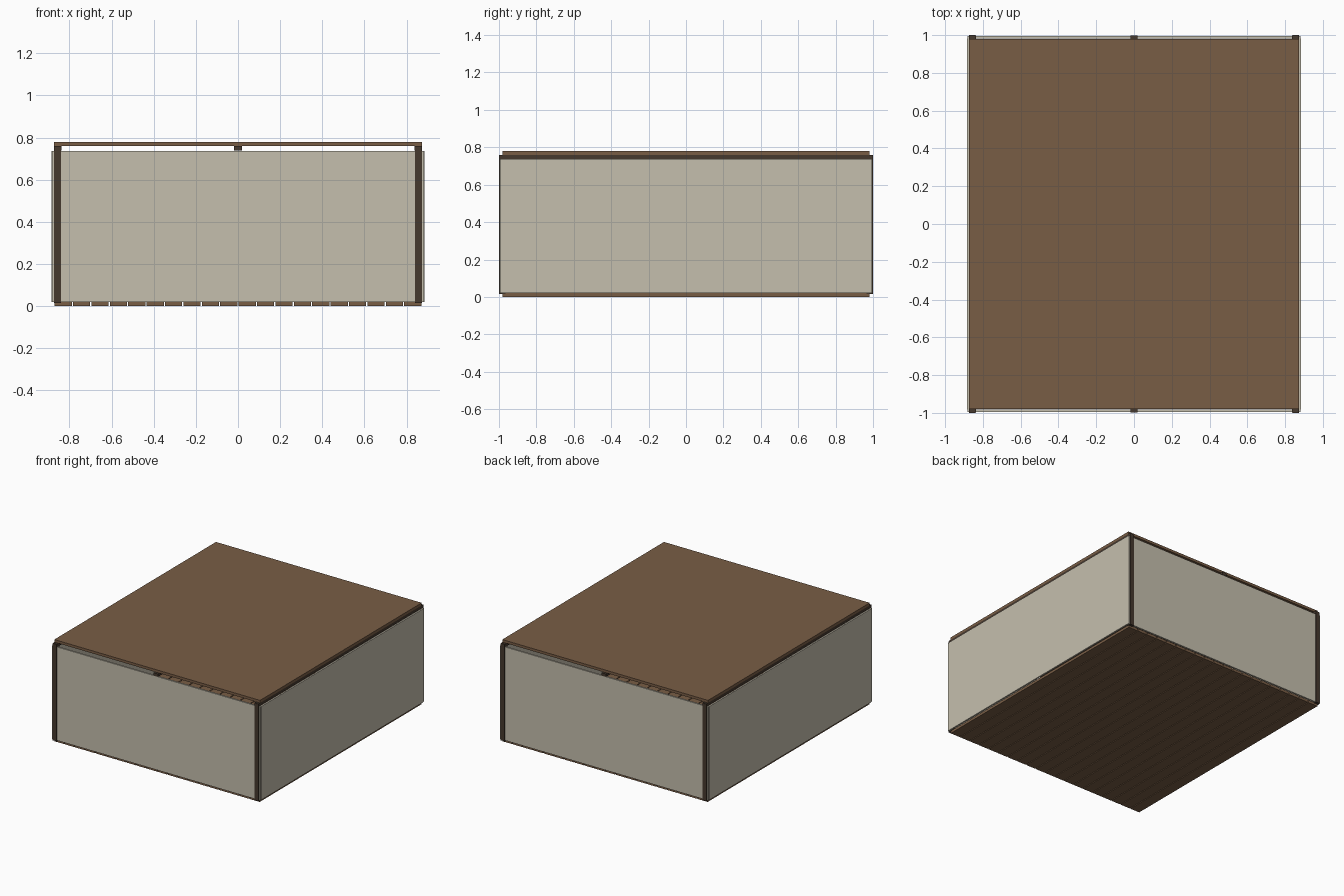
import bpy

if "Cube" in bpy.data.objects:
    bpy.data.objects.remove(bpy.data.objects["Cube"])


def material(name, rgb):
    m = bpy.data.materials.new(name)
    m.diffuse_color = (*rgb, 1)
    m.use_nodes = True
    m.node_tree.nodes["Principled BSDF"].inputs["Base Color"].default_value = m.diffuse_color
    return m


brown = material("brown_wood", (0.19, 0.11, 0.06))
dark = material("dark_wood", (0.06, 0.04, 0.027))
pale = material("pale_panel", (0.56, 0.52, 0.42))


def box(name, x, y, z, mat):
    """Box given by its (min, max) range on each axis."""
    bpy.ops.mesh.primitive_cube_add(
        size=1, location=[(a + b) / 2 for a, b in (x, y, z)])
    ob = bpy.context.object
    ob.name = name
    ob.scale = [b - a for a, b in (x, y, z)]
    bpy.ops.object.transform_apply(location=False, rotation=False, scale=True)
    ob.data.materials.append(mat)
    return ob


def span(s, a, b):
    return tuple(sorted((s * a, s * b)))


# floor planks running front to back
count, gap = 20, 0.006
pitch = (1.74 + gap) / count
for i in range(count):
    x0 = -0.87 + i * pitch
    box(f"floor_plank_{i + 1}", (x0, x0 + pitch - gap), (-0.98, 0.98), (0, 0.02), brown)

# flat roof
box("roof", (-0.873, 0.873), (-0.98, 0.98), (0.76, 0.78), brown)

# beams under the roof
for name, x in (("left", -0.855), ("middle", 0), ("right", 0.855)):
    box(f"{name}_roof_beam", (x - 0.018, x + 0.018), (-0.997, 0.997), (0.738, 0.76), dark)

# walls
for s, name in ((-1, "front"), (1, "back")):
    box(f"{name}_wall", (-0.882, 0.882), span(s, 0.981, 0.994), (0.02, 0.737), pale)
for s, name in ((-1, "left"), (1, "right")):
    box(f"{name}_wall", span(s, 0.873, 0.885), (-0.981, 0.981), (0.02, 0.737), pale)

# corner posts
for sx, side in ((-1, "left"), (1, "right")):
    for sy, end in ((-1, "front"), (1, "back")):
        box(f"{end}_{side}_post", span(sx, 0.84, 0.873), span(sy, 0.965, 1.0),
            (0.015, 0.758), dark)
